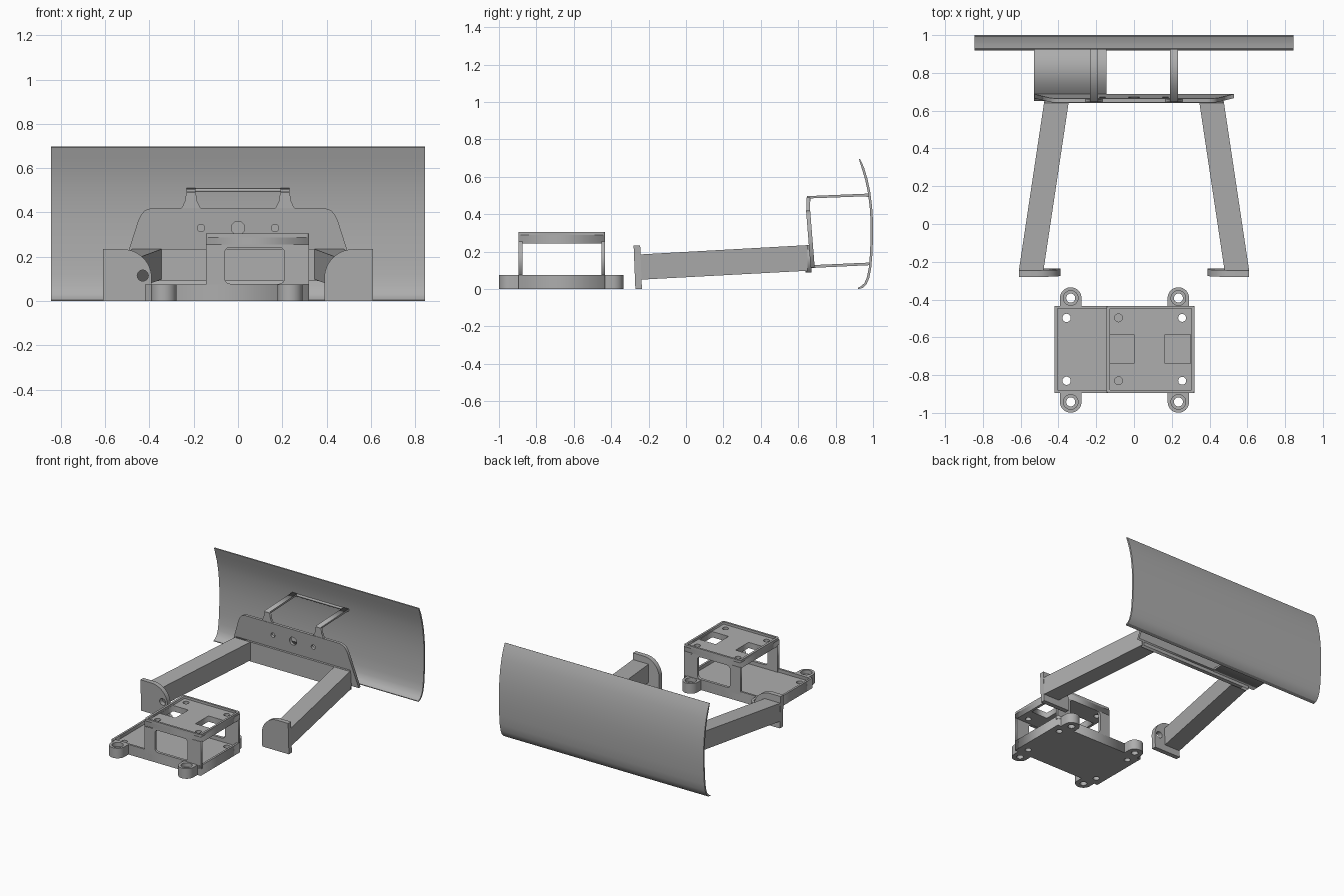
import bpy, bmesh, math
from mathutils import Vector

if "Cube" in bpy.data.objects:
    bpy.data.objects.remove(bpy.data.objects["Cube"])

grey = bpy.data.materials.new("plain_grey")
grey.diffuse_color = (0.42, 0.42, 0.42, 1)
grey.use_nodes = True
grey.node_tree.nodes["Principled BSDF"].inputs["Base Color"].default_value = grey.diffuse_color


def finish(obj, smooth=False):
    bm = bmesh.new()
    bm.from_mesh(obj.data)
    bmesh.ops.remove_doubles(bm, verts=bm.verts, dist=1e-5)
    bmesh.ops.recalc_face_normals(bm, faces=bm.faces)
    bm.to_mesh(obj.data)
    bm.free()
    obj.data.materials.clear()
    obj.data.materials.append(grey)
    bpy.ops.object.select_all(action='DESELECT')
    obj.select_set(True)
    bpy.context.view_layer.objects.active = obj
    if smooth:
        bpy.ops.object.shade_smooth_by_angle(angle=math.radians(30))
    return obj


def prism(name, outline, lo, hi, axis, holes=(), smooth=False):
    """Extrude a 2D outline with holes between lo and hi along an axis."""
    cu = bpy.data.curves.new(name, 'CURVE')
    cu.dimensions = '2D'
    cu.fill_mode = 'BOTH'
    cu.extrude = (hi - lo) / 2
    for loop in [outline, *holes]:
        sp = cu.splines.new('POLY')
        sp.points.add(len(loop) - 1)
        for p, (u, v) in zip(sp.points, loop):
            p.co = (u, v, 0, 1)
        sp.use_cyclic_u = True
    obj = bpy.data.objects.new(name, cu)
    bpy.context.collection.objects.link(obj)
    bpy.ops.object.select_all(action='DESELECT')
    obj.select_set(True)
    bpy.context.view_layer.objects.active = obj
    bpy.ops.object.convert(target='MESH')
    obj = bpy.context.view_layer.objects.active
    for vert in obj.data.vertices:
        u, v, w = vert.co
        w += (lo + hi) / 2
        vert.co = {'x': (w, u, v), 'y': (u, w, v), 'z': (u, v, w)}[axis]
    return finish(obj, smooth)


def rect(u0, v0, u1, v1):
    return [(u0, v0), (u1, v0), (u1, v1), (u0, v1)]


def arc(cu, cv, r, a0, a1, n=8):
    return [(cu + r * math.cos(math.radians(a0 + (a1 - a0) * i / n)),
             cv + r * math.sin(math.radians(a0 + (a1 - a0) * i / n))) for i in range(n + 1)]


def circle(cu, cv, r, n=24):
    return arc(cu, cv, r, 0, 360, n)[:-1]


def round_rect(u0, v0, u1, v1, r):
    return (arc(u1 - r, v1 - r, r, 0, 90) + arc(u0 + r, v1 - r, r, 90, 180)
            + arc(u0 + r, v0 + r, r, 180, 270) + arc(u1 - r, v0 + r, r, 270, 360))


def loft(name, a, b):
    """Solid between two four-cornered ends."""
    me = bpy.data.meshes.new(name)
    me.from_pydata([*a, *b], [], [(0, 1, 2, 3), (4, 5, 6, 7)] +
                   [(i, (i + 1) % 4, 4 + (i + 1) % 4, 4 + i) for i in range(4)])
    obj = bpy.data.objects.new(name, me)
    bpy.context.collection.objects.link(obj)
    return finish(obj)


# Curved blade
back = [(0.92, 0.0), (0.945, 0.006), (0.965, 0.025), (0.98, 0.06), (0.99, 0.11), (0.996, 0.18),
        (1.0, 0.27), (1.0, 0.36), (0.995, 0.44), (0.985, 0.52), (0.97, 0.59), (0.952, 0.65), (0.93, 0.697)]
front = []
for i, p in enumerate(back):
    t = Vector(back[min(i + 1, len(back) - 1)]) - Vector(back[max(i - 1, 0)])
    n = Vector((-t.y, t.x)).normalized()
    th = 0.006 if i in (0, len(back) - 1) else 0.013
    front.append((p[0] + n.x * th, max(p[1] + n.y * th, 0.004)))
prism("blade", back + front[::-1], -0.845, 0.845, 'x', smooth=True)

# Leaning mounting plate with three holes
half = [(0.53, 0.115), (0.45, 0.365), (0.437, 0.39), (0.42, 0.41), (0.39, 0.42)]
plate = prism("mounting_plate", half + [(-x, z) for x, z in half[::-1]], 0.642, 0.664, 'y',
              [circle(0, 0.33, 0.03), circle(-0.167, 0.33, 0.017), circle(0.167, 0.33, 0.017)])
for v in plate.data.vertices:
    v.co.y += (0.42 - v.co.z) * 0.08

# Crossbar joining the arms
prism("arm_crossbar", rect(-0.47, 0.09, 0.47, 0.235), 0.64, 0.67, 'y')

# Struts from plate to blade
for side, x in (("left", -0.212), ("right", 0.212)):
    prism("upper_strut_" + side, [(0.645, 0.41), (0.662, 0.41), (0.665, 0.485), (0.985, 0.497),
                                  (0.985, 0.511), (0.648, 0.497)], x - 0.021, x + 0.021, 'x')
    prism("strut_foot_" + side, [(x - 0.055, 0.41), (x - 0.04, 0.425), (x - 0.028, 0.45), (x - 0.021, 0.49),
                                 (x + 0.021, 0.49), (x + 0.028, 0.45), (x + 0.04, 0.425), (x + 0.055, 0.41)],
          0.645, 0.662, 'y')
prism("strut_crossbar", rect(0.965, 0.492, 0.985, 0.508), -0.233, 0.233, 'x')
prism("lower_strut", [(0.65, 0.112), (0.985, 0.128), (0.985, 0.142), (0.65, 0.127)], -0.53, -0.145, 'x')

# Arms and their rounded end pads
for side, s in (("left", -1), ("right", 1)):
    loft("arm_" + side,
         [(s * x, 0.65, z) for x, z in rect(0.345, 0.098, 0.475, 0.235)],
         [(s * x, -0.25, z) for x, z in rect(0.48, 0.05, 0.61, 0.185)])
    outline = [(0.61, 0), (0.61, 0.234), (0.52, 0.234)] + arc(0.52, 0.104, 0.13, 90, 180, 12)[1:] + [(0.39, 0)]
    pad = prism("end_pad_" + side, [(s * x, z) for x, z in outline], -0.28, -0.245, 'y',
                [circle(-0.43, 0.115, 0.025)] if s < 0 else [], True)
    for v in pad.data.vertices:
        v.co.y += (0.234 - v.co.z) * 0.04

# Bracket base tray
X0, X1, Y0, Y1 = -0.42, 0.32, -0.895, -0.433
XB = -0.145
base_holes = [circle(x, y, 0.022) for x in (-0.357, 0.255) for y in (-0.83, -0.497)]
prism("base_floor", rect(X0, Y0, X1, Y1), 0, 0.05, 'z', base_holes)
prism("base_rim", rect(X0, Y0, X1, Y1), 0.05, 0.075, 'z',
      [rect(X0 + 0.015, Y0 + 0.015, X1 - 0.015, Y1 - 0.015)])

# Four mounting ears with counterbored holes
for x in (-0.335, 0.235):
    for y, s in ((-0.942, -1), (-0.392, 1)):
        root = Y0 if s < 0 else Y1
        shape = [(x + 0.057, root), *[(u, y + s * v) for u, v in arc(x, 0, 0.057, 0, 180, 16)], (x - 0.057, root)]
        prism("ear_lower", shape, 0, 0.045, 'z', [circle(x, y, 0.024)], True)
        prism("ear_upper", shape, 0.045, 0.075, 'z', [circle(x, y, 0.039)], True)

# Box walls with windows
for name, y in (("front", Y0), ("back", Y1 - 0.02)):
    prism("box_wall_" + name, rect(XB, 0.05, X1, 0.255), y, y + 0.02, 'y',
          [round_rect(-0.06, 0.078, 0.21, 0.243, 0.025)])

# Box top with recess, screw holes and two cutouts
top_holes = [circle(x, y, 0.021) for x in (-0.082, 0.255) for y in (-0.83, -0.497)]
top_holes += [rect(-0.127, -0.738, 0.0, -0.585), rect(0.165, -0.738, 0.3, -0.585)]
prism("box_top", rect(XB, Y0, X1, Y1), 0.245, 0.288, 'z', top_holes)
prism("box_top_rim", round_rect(XB, Y0, X1, Y1, 0.012), 0.288, 0.305, 'z',
      [rect(XB + 0.017, Y0 + 0.015, X1 - 0.015, Y1 - 0.015)])
